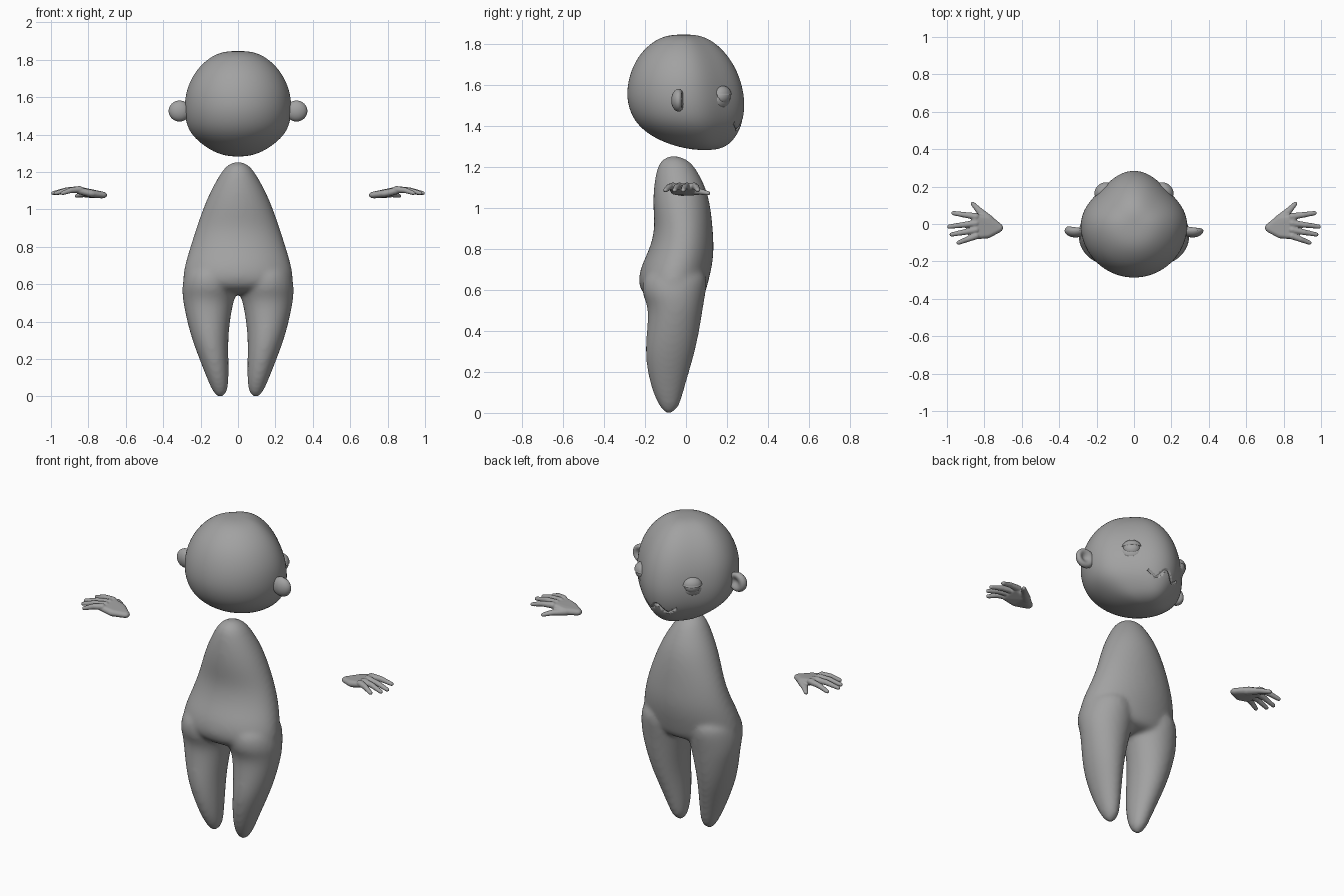
import bpy, bmesh
from math import sin, cos, pi, exp
from mathutils import Vector, Matrix
from mathutils.bvhtree import BVHTree

if "Cube" in bpy.data.objects:
    bpy.data.objects.remove(bpy.data.objects["Cube"])

grey = bpy.data.materials.new("plain grey")
grey.use_nodes = True
grey.diffuse_color = (0.36, 0.36, 0.36, 1)
grey.node_tree.nodes["Principled BSDF"].inputs["Base Color"].default_value = grey.diffuse_color


def finish(bm, name):
    bmesh.ops.recalc_face_normals(bm, faces=bm.faces)
    mesh = bpy.data.meshes.new(name)
    bm.to_mesh(mesh)
    bm.free()
    mesh.materials.append(grey)
    mesh.shade_smooth()
    obj = bpy.data.objects.new(name, mesh)
    bpy.context.collection.objects.link(obj)
    return obj


def modifier(obj, kind, **settings):
    mod = obj.modifiers.new(kind.title(), kind)
    for key, value in settings.items():
        setattr(mod, key, value)


def loft(bm, sections, cx=0, sides=24, point=0):
    """Stack rings of (z, left x, right x, back y, front y), closed by poles."""
    rings = []
    for z, x0, x1, y0, y1 in sections:
        ring = []
        for i in range(sides):
            t = 2 * pi * i / sides
            pinch = 1 - point * sin(2 * t) ** 2 if sin(t) > 0 else 1
            ring.append(bm.verts.new(((x0 + x1) / 2 + (x1 - x0) / 2 * cos(t) * pinch,
                                      (y0 + y1) / 2 + (y1 - y0) / 2 * sin(t) * pinch, z)))
        rings.append(ring)
    for a, b in zip(rings, rings[1:]):
        for i in range(sides):
            j = (i + 1) % sides
            bm.faces.new((a[i], a[j], b[j], b[i]))
    bm.faces.new(rings[0])
    bm.faces.new(rings[-1])


def ellipsoid(bm, centre, radii, turn=0, segments=24):
    m = Matrix.Translation(centre) @ Matrix.Rotation(turn, 4, "Z") @ Matrix.Diagonal((*radii, 1))
    return bmesh.ops.create_uvsphere(bm, u_segments=segments, v_segments=segments // 2,
                                     radius=1, matrix=m)["verts"]


def hull(bm, balls):
    """Wrap a convex skin around (centre, radius, flatness) balls."""
    verts = []
    for centre, r, flat in balls:
        verts += ellipsoid(bm, centre, (r, r, r * flat), segments=12)
    res = bmesh.ops.convex_hull(bm, input=verts)
    loose = {g for g in res["geom_interior"] if isinstance(g, bmesh.types.BMVert)}
    bmesh.ops.delete(bm, geom=list(loose), context="VERTS")


# Body: torso and two legs fused into one smooth skin
torso = [(1.255, .02, -.08, -.04), (1.235, .06, -.12, .01), (1.2, .09, -.142, .045),
         (1.1, .148, -.16, .1), (1.0, .19, -.162, .122), (.9, .225, -.152, .132),
         (.8, .257, -.178, .138), (.72, .282, -.22, .13), (.65, .297, -.235, .113),
         (.6, .296, -.225, .1), (.565, .24, -.19, .085), (.545, .12, -.12, .04)]
leg = [(.72, .03, .275, -.2, .11), (.6, .005, .3, -.222, .1), (.55, .008, .299, -.2, .09),
       (.5, .025, .294, -.184, .082), (.4, .043, .273, -.192, .066), (.3, .052, .245, -.2, .045),
       (.2, .05, .207, -.19, .016), (.1, .049, .168, -.163, -.013), (.04, .054, .142, -.135, -.03),
       (.012, .066, .125, -.115, -.05), (-.004, .085, .105, -.095, -.075)]
bm = bmesh.new()
loft(bm, [(z, -w, w, a, b) for z, w, a, b in torso])
loft(bm, leg)
loft(bm, [(z, -x1, -x0, a, b) for z, x0, x1, a, b in leg])
body = finish(bm, "body")
modifier(body, "SUBSURF", levels=2, render_levels=2)
modifier(body, "REMESH", mode="VOXEL", voxel_size=.012, use_smooth_shade=True)
modifier(body, "SMOOTH", factor=.5, iterations=10)

# Head: rounded skull that narrows to a soft muzzle
skull = [(1.847, .04, -.05, .03), (1.838, .1, -.11, .085), (1.81, .156, -.165, .14),
         (1.76, .212, -.22, .195), (1.7, .253, -.258, .238), (1.63, .281, -.283, .27),
         (1.56, .29, -.292, .287), (1.5, .288, -.285, .292), (1.44, .274, -.262, .285),
         (1.39, .243, -.222, .27), (1.345, .19, -.16, .245), (1.31, .135, -.08, .212),
         (1.29, .08, .0, .17), (1.283, .03, .06, .125)]
bm = bmesh.new()
loft(bm, [(z, -w, w, a, b) for z, w, a, b in skull], point=.12)
head = finish(bm, "head")
modifier(head, "SUBSURF", levels=2, render_levels=2)
bpy.context.view_layer.update()
skin = BVHTree.FromObject(head, bpy.context.evaluated_depsgraph_get())


def face_point(x, z):
    return skin.ray_cast(Vector((x, 1, z)), Vector((0, -1, 0)))[0]


# Mouth: wavy groove cut into the muzzle
cut = bpy.data.curves.new("mouth_path", "CURVE")
cut.dimensions = "3D"
cut.bevel_depth, cut.bevel_resolution, cut.use_fill_caps = .006, 1, True
path = cut.splines.new("POLY")
wave = [(-.1 + .2 * i / 24) for i in range(25)]
path.points.add(len(wave) - 1)
for p, x in zip(path.points, wave):
    p.co = (*face_point(x, 1.408 + .025 * cos(abs(x) / .06 * pi) * (1 if abs(x) < .06 else .7)), 1)
curve_obj = bpy.data.objects.new("mouth_path", cut)
bpy.context.collection.objects.link(curve_obj)
bpy.context.view_layer.update()
bm = bmesh.new()
bm.from_mesh(curve_obj.evaluated_get(bpy.context.evaluated_depsgraph_get()).to_mesh())
bpy.data.objects.remove(curve_obj)
bmesh.ops.remove_doubles(bm, verts=bm.verts, dist=.0001)
cutter = finish(bm, "mouth_cutter")
cutter.hide_render = True
cutter.hide_set(True)
modifier(head, "BOOLEAN", operation="DIFFERENCE", object=cutter, solver="EXACT")

for side, label in ((1, "left"), (-1, "right")):
    # Ear: thick disc with a hollow facing forward
    bm = bmesh.new()
    for v in ellipsoid(bm, (0, 0, 0), (.058, .037, .056), segments=32):
        if v.co.y > 0:
            v.co.y -= .038 * exp(-((v.co.x - .008) ** 2 + v.co.z ** 2) / .0011)
    bmesh.ops.transform(bm, matrix=Matrix.Translation((side * .313, -.035, 1.526)), verts=bm.verts)
    finish(bm, label + "_ear")

    # Eye: ball under a heavy lid, with a soft rim below
    spot = face_point(side * .172, 1.545)
    turn = -side * .72
    out = Vector((side * .66, .75, 0))
    bm = bmesh.new()
    ellipsoid(bm, spot - out * .012, (.046, .036, .04), turn, 32)
    finish(bm, label + "_eye")
    bm = bmesh.new()
    lid = ellipsoid(bm, spot - out * .014 + Vector((0, 0, .006)), (.054, .042, .046), turn, 32)
    bmesh.ops.bisect_plane(bm, geom=bm.verts[:] + bm.edges[:] + bm.faces[:], clear_inner=True,
                           plane_co=spot + Vector((0, 0, .006)), plane_no=(0, 0, 1))
    finish(bm, label + "_eyelid")
    bm = bmesh.new()
    ellipsoid(bm, spot - out * .022 - Vector((0, 0, .018)), (.06, .034, .045), turn, 32)
    finish(bm, label + "_eye_rim")

    # Hand: flat palm, four fingers and a thumb
    def at(x, y, z):
        return (side * x, y, z)

    bm = bmesh.new()
    hull(bm, [(at(.725, -.02, 1.077), .026, .7), (at(.785, .022, 1.085), .03, .75),
              (at(.785, -.05, 1.085), .028, .75), (at(.85, .033, 1.104), .02, .9),
              (at(.85, -.062, 1.1), .02, .9)])
    hull(bm, [(at(.775, .02, 1.082), .028, .8), (at(.825, .068, 1.08), .019, .8)])
    hull(bm, [(at(.825, .068, 1.08), .019, .8), (at(.862, .108, 1.072), .012, .9)])
    fingers = [(.04, .966, .058), (.004, .988, -.014), (-.032, .975, -.056), (-.064, .938, -.1)]
    for y0, x1, y1 in fingers:
        knuckle, tip = Vector(at(.845, y0, 1.107)), Vector(at(x1, y1, 1.087))
        middle = (knuckle + tip) / 2 + Vector((0, 0, .006))
        hull(bm, [(knuckle, .019, .95), (middle, .0155, 1)])
        hull(bm, [(middle, .0155, 1), (tip, .012, .9)])
    hand = finish(bm, label + "_hand")
    modifier(hand, "REMESH", mode="VOXEL", voxel_size=.004, use_smooth_shade=True)
    modifier(hand, "SMOOTH", factor=.5, iterations=5)
